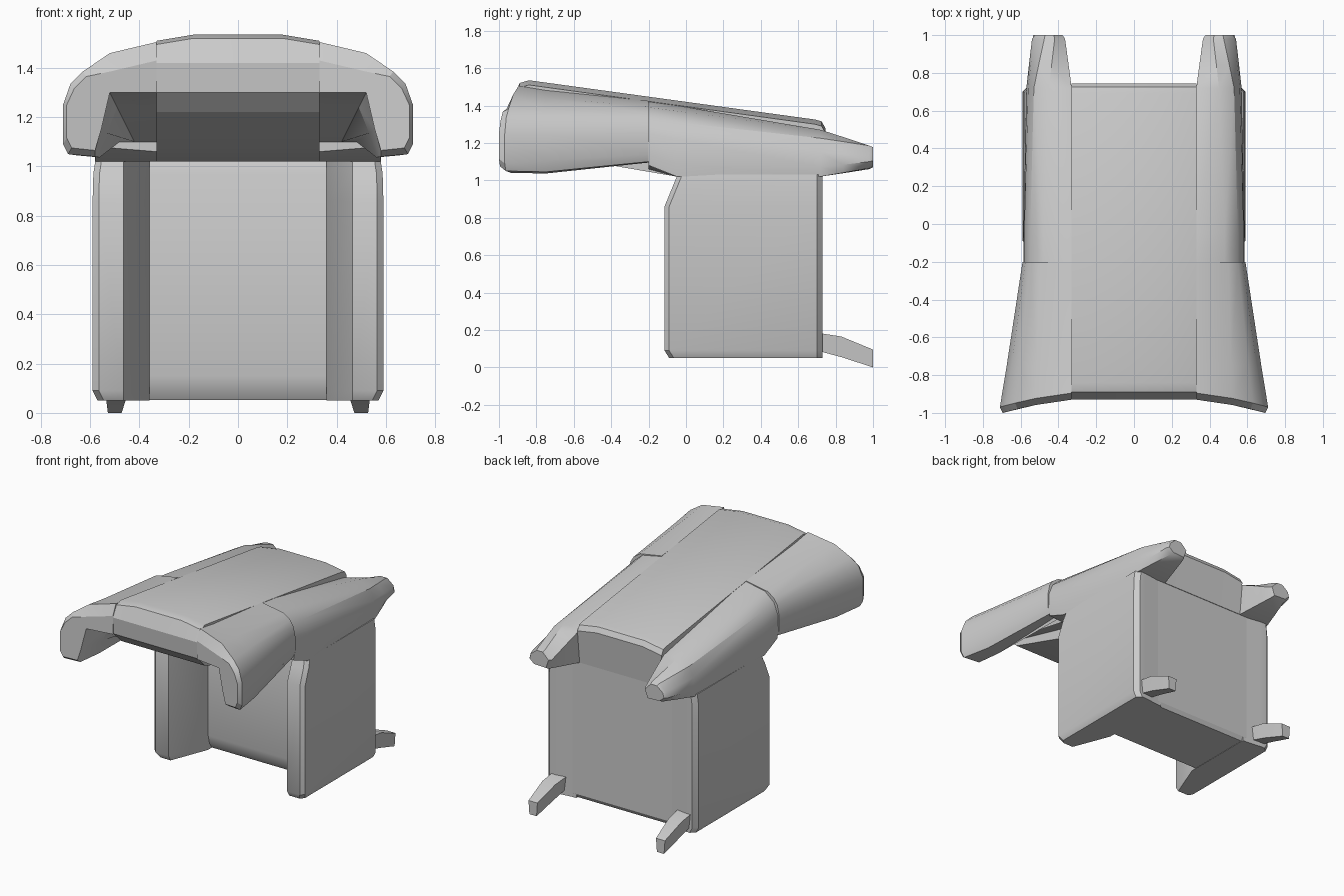
import bpy
import bmesh
import math

cube = bpy.data.objects.get("Cube")
if cube:
    bpy.data.objects.remove(cube, do_unlink=True)

GREY = (0.6, 0.6, 0.6, 1)
fabric = bpy.data.materials.new("plain_grey")
fabric.use_nodes = True
fabric.diffuse_color = GREY
fabric.node_tree.nodes["Principled BSDF"].inputs["Base Color"].default_value = GREY


def loft(name, rings, mirror=False, angle=25):
    """Skin a closed solid through rings of equal point count."""
    bm = bmesh.new()
    loops = [[bm.verts.new(p) for p in ring] for ring in rings]
    n = len(loops[0])
    for a, b in zip(loops, loops[1:]):
        for i in range(n):
            j = (i + 1) % n
            bm.faces.new((a[i], a[j], b[j], b[i]))
    bm.faces.new(loops[0])
    bm.faces.new(loops[-1])
    bmesh.ops.recalc_face_normals(bm, faces=bm.faces)
    mesh = bpy.data.meshes.new(name)
    bm.to_mesh(mesh)
    bm.free()
    mesh.materials.append(fabric)
    obj = bpy.data.objects.new(name, mesh)
    bpy.context.collection.objects.link(obj)
    if mirror:
        obj.modifiers.new("Mirror", "MIRROR")
    bpy.ops.object.select_all(action="DESELECT")
    obj.select_set(True)
    bpy.context.view_layer.objects.active = obj
    bpy.ops.object.shade_smooth_by_angle(angle=math.radians(angle))
    return obj


def at_y(y, profile):
    return [(x, y, z) for x, z in profile]


def blend(a, b, t):
    return [(p + (r - p) * t, q + (s - q) * t) for (p, q), (r, s) in zip(a, b)]


# Central top cushion: side profile carried across the width with a crown
cushion = [(-0.93, 1.42), (-0.89, 1.52), (-0.84, 1.535), (0.69, 1.325),
           (0.725, 1.315), (0.745, 1.28), (0.72, 1.02), (-0.05, 1.02),
           (-0.40, 1.08), (-0.84, 1.22), (-0.92, 1.30)]
rings = []
for x, drop in ((-0.33, 0.025), (-0.18, 0), (0.18, 0), (0.33, 0.025)):
    rings.append([(x, y, z - drop * (0 < i < 6)) for i, (y, z) in enumerate(cushion)])
loft("top_cushion", rings)

# Flared front wings, their front edge swept forward towards the outside
front = [(0.33, 1.505), (0.52, 1.46), (0.63, 1.385), (0.68, 1.335), (0.71, 1.25),
         (0.71, 1.09), (0.69, 1.05), (0.58, 1.04), (0.555, 1.15), (0.52, 1.30), (0.33, 1.30)]
seam = [(0.33, 1.425), (0.50, 1.395), (0.55, 1.36), (0.575, 1.32), (0.59, 1.25),
        (0.59, 1.14), (0.57, 1.10), (0.52, 1.095), (0.48, 1.10), (0.42, 1.10), (0.33, 1.10)]


def swept(profile, back):
    return [(x, -0.93 - 0.07 * max(0, (x - 0.33) / 0.365) ** 1.4 + back, z)
            for x, z in profile]


face = [(x - 0.015 * (x > 0.6), z - 0.075 * (z > 1.4) - 0.02 * (1.3 < z < 1.4) + 0.025 * (z < 1.1))
        for x, z in front]
cheek = [(x, z - 0.02 * (z < 1.08)) for x, z in blend(front, seam, 0.3)]
loft("front_wings", [swept(face, 0), swept(front, 0.035), at_y(-0.75, cheek),
                     at_y(-0.2, seam)], mirror=True)

# Rear bolsters tapering to blunt points
bolster_front = [(0.33, 1.42), (0.48, 1.39), (0.55, 1.33), (0.58, 1.25),
                 (0.585, 1.13), (0.575, 1.08), (0.33, 1.06)]
bolster_mid = [(0.33, 1.40), (0.48, 1.37), (0.55, 1.31), (0.58, 1.22),
               (0.585, 1.09), (0.58, 1.02), (0.33, 1.02)]
bolster_back = [(0.33, 1.25), (0.45, 1.27), (0.53, 1.225), (0.56, 1.15),
                (0.57, 1.07), (0.57, 1.02), (0.33, 1.02)]
bolster_tip = [(0.365, 1.13), (0.42, 1.185), (0.475, 1.185), (0.53, 1.14),
               (0.54, 1.10), (0.50, 1.065), (0.39, 1.06)]
blunt_end = blend(bolster_tip, [(0.45, 1.13)] * 7, 0.15)
loft("rear_bolsters", [at_y(-0.2, bolster_front), at_y(-0.05, bolster_mid),
                       at_y(0.72, bolster_back),
                       at_y(0.84, blend(bolster_back, bolster_tip, 0.45)),
                       at_y(0.98, bolster_tip), at_y(1, blunt_end)], mirror=True, angle=35)

# Side panels: plan outline stacked in height, inner face angled to the middle
plan = [(0.465, -0.115), (0.565, -0.115), (0.59, -0.09), (0.59, 0.70),
        (0.56, 0.73), (0.51, 0.73), (0.39, 0.715), (0.36, 0.715), (0.36, 0.18)]
levels = []
for z, inset, lean in ((0.05, 0.02, 0.025), (0.09, 0, 0), (0.86, 0, 0),
                       (0.97, 0.003, 0.045), (1.03, 0.012, 0.07)):
    levels.append([(x - inset * (x > 0.53), y + lean * (y < 0), z) for x, y in plan])
loft("side_panels", levels, mirror=True, angle=35)

# Deep middle panel between the sides, with a softened lower front edge
middle = [(0.20, 1.02), (0.18, 0.97), (0.18, 0.15), (0.195, 0.09), (0.22, 0.052),
          (0.70, 0.052), (0.716, 0.08), (0.716, 1.02)]
loft("middle_panel", [[(x, y, z) for y, z in middle] for x in (-0.39, 0.39)])

# Short legs sticking out behind and curving down
leg = [(0.70, 0.49, 0.055, 0.09, 0.185), (0.83, 0.495, 0.05, 0.055, 0.165),
       (1.0, 0.50, 0.035, 0.0, 0.095)]
loft("legs", [[(c - w, y, hi), (c + w, y, hi), (c + w * 0.8, y, lo), (c - w * 0.8, y, lo)]
              for y, c, w, lo, hi in leg], mirror=True)
